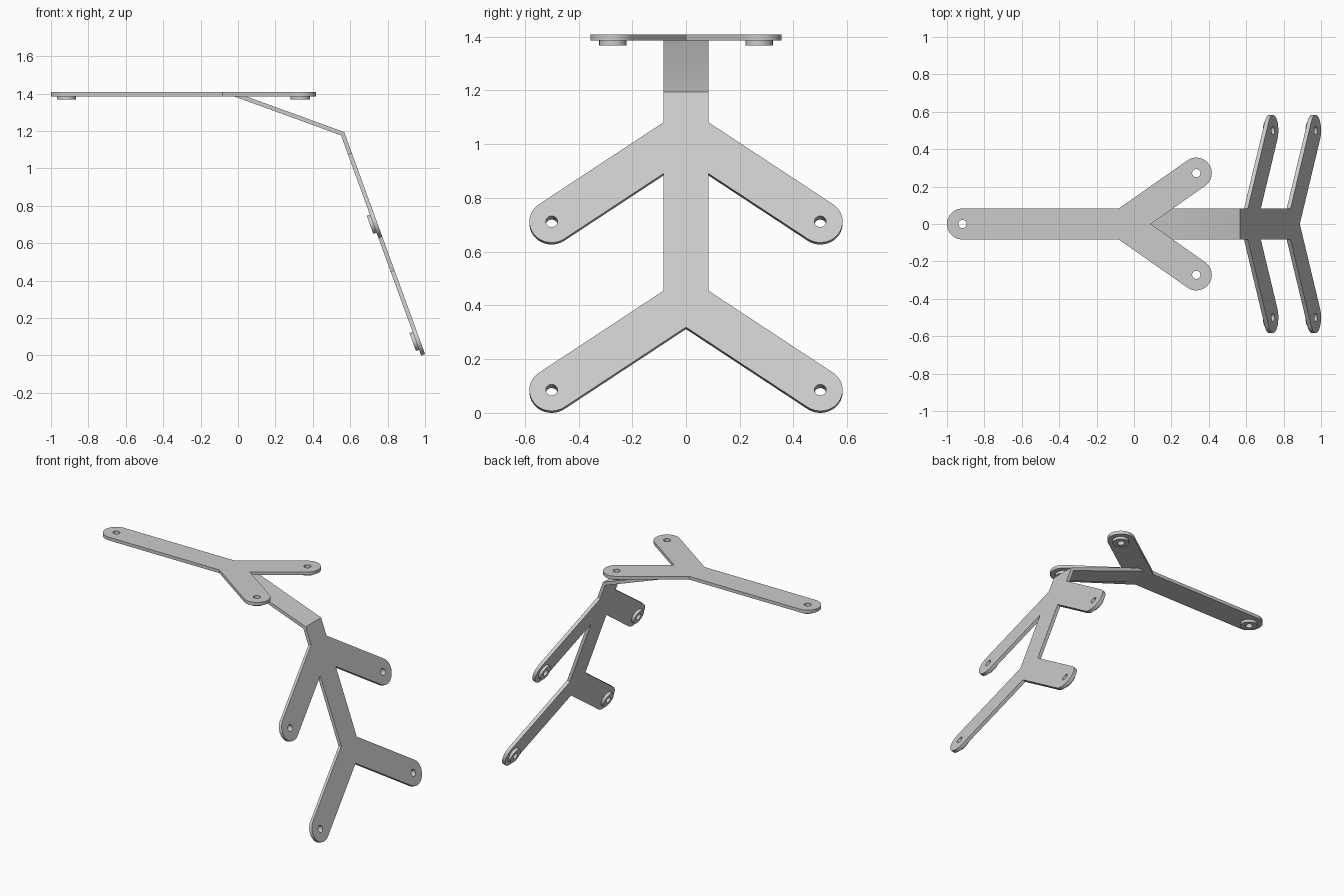
import bpy, bmesh
from math import sin, cos, tan, pi, radians
from mathutils import Matrix

if "Cube" in bpy.data.objects:
    bpy.data.objects.remove(bpy.data.objects["Cube"])

W, T = 0.083, 0.022          # half width / end radius, sheet thickness
HOLE, PAD, PAD_T = 0.022, 0.051, 0.018


def arc(cx, cy, r, a0, a1, n):
    return [(cx + r * cos(a0 + (a1 - a0) * i / n),
             cy + r * sin(a0 + (a1 - a0) * i / n)) for i in range(n + 1)]


def circle(cx, cy, r, n=32):
    return arc(cx, cy, r, 0, 2 * pi, n)[:-1]


def mirrored(half):
    """Close a half outline (y >= 0) across the x axis."""
    return half + [(x, -y) for x, y in reversed(half) if abs(y) > 1e-6]


def branch(hx, hy, deg, inner_y):
    """One rounded side arm: outer corner, round end, inner corner."""
    a = radians(deg)
    nx, ny = -sin(a) * W, cos(a) * W
    outer = (hx + nx - (hy + ny - W) / tan(a), W)
    inner = (hx - nx - (hy - ny - inner_y) / tan(a), inner_y)
    return [outer] + arc(hx, hy, W, a + pi / 2, a - pi / 2, 20) + [inner]


def sheet(name, loops, z0, z1, matrix):
    """Flat filled outline with holes, thickened from z0 to z1."""
    cu = bpy.data.curves.new(name, 'CURVE')
    cu.dimensions = '2D'
    cu.fill_mode = 'BOTH'
    cu.extrude = (z1 - z0) / 2
    for loop in loops:
        sp = cu.splines.new('POLY')
        sp.points.add(len(loop) - 1)
        for p, (x, y) in zip(sp.points, loop):
            p.co = (x, y, 0, 1)
        sp.use_cyclic_u = True
    tmp = bpy.data.objects.new(name + "_outline", cu)
    bpy.context.collection.objects.link(tmp)
    dg = bpy.context.evaluated_depsgraph_get()
    me = bpy.data.meshes.new_from_object(tmp.evaluated_get(dg))
    bpy.data.objects.remove(tmp)
    bm = bmesh.new()
    bm.from_mesh(me)
    bmesh.ops.remove_doubles(bm, verts=bm.verts, dist=1e-5)
    bmesh.ops.recalc_face_normals(bm, faces=bm.faces)
    bm.to_mesh(me)
    bm.free()
    me.transform(matrix @ Matrix.Translation((0, 0, (z0 + z1) / 2)))
    me.shade_smooth()
    me.set_sharp_from_angle(angle=radians(30))
    ob = bpy.data.objects.new(name, me)
    bpy.context.collection.objects.link(ob)
    return ob


def plate(name, half, holes, matrix):
    sheet(name, [mirrored(half)] + [circle(x, y, HOLE) for x, y in holes], -T, 0, matrix)
    # washer pads on the underside of each hole
    for i, (x, y) in enumerate(holes):
        sheet(f"{name}_pad_{i + 1}", [circle(x, y, PAD), circle(x, y, HOLE)],
              -T - PAD_T, -T, matrix)


# Horizontal Y-shaped plate on top
top_m = Matrix.Translation((0, 0, 1.408))
plate("top_plate",
      arc(-0.917, 0, W, pi, pi / 2, 12) + branch(0.333, 0.272, 35, 0),
      [(-0.917, 0), (0.333, 0.272), (0.333, -0.272)], top_m)

# Sloping lower plate with two pairs of arms (local x runs down the slope)
low_m = Matrix.Translation((0.9716, 0, 0.0855)) @ Matrix.Rotation(radians(70), 4, 'Y')
S = -0.667
plate("lower_plate",
      [(-1.14, W)] + branch(S, 0.5, 55, W) + branch(0, 0.5, 55, 0),
      [(s, y) for s in (S, 0) for y in (0.5, -0.5)], low_m)

# Bent bar joining the two plates: side profile in x, z
bend = low_m @ Matrix.Translation((-1.18, 0, 0))
bx, bz = bend.translation.x, bend.translation.z
a = radians(20)
under = 1.408 - T
k = T * (sin(a) + cos(a)) / (1 + 2 * sin(a) * cos(a))
o, i = low_m @ Matrix.Translation((-1.14, 0, 0)), low_m @ Matrix.Translation((-1.14, 0, -T))
xe = bx - (under - bz) / tan(a)
profile = [(xe, under), (bx, bz), (o.translation.x, o.translation.z),
           (i.translation.x, i.translation.z), (bx - k, bz - k),
           (xe - T / sin(a), under)]
sheet("connecting_bar", [profile], -W, W, Matrix.Rotation(pi / 2, 4, 'X'))
